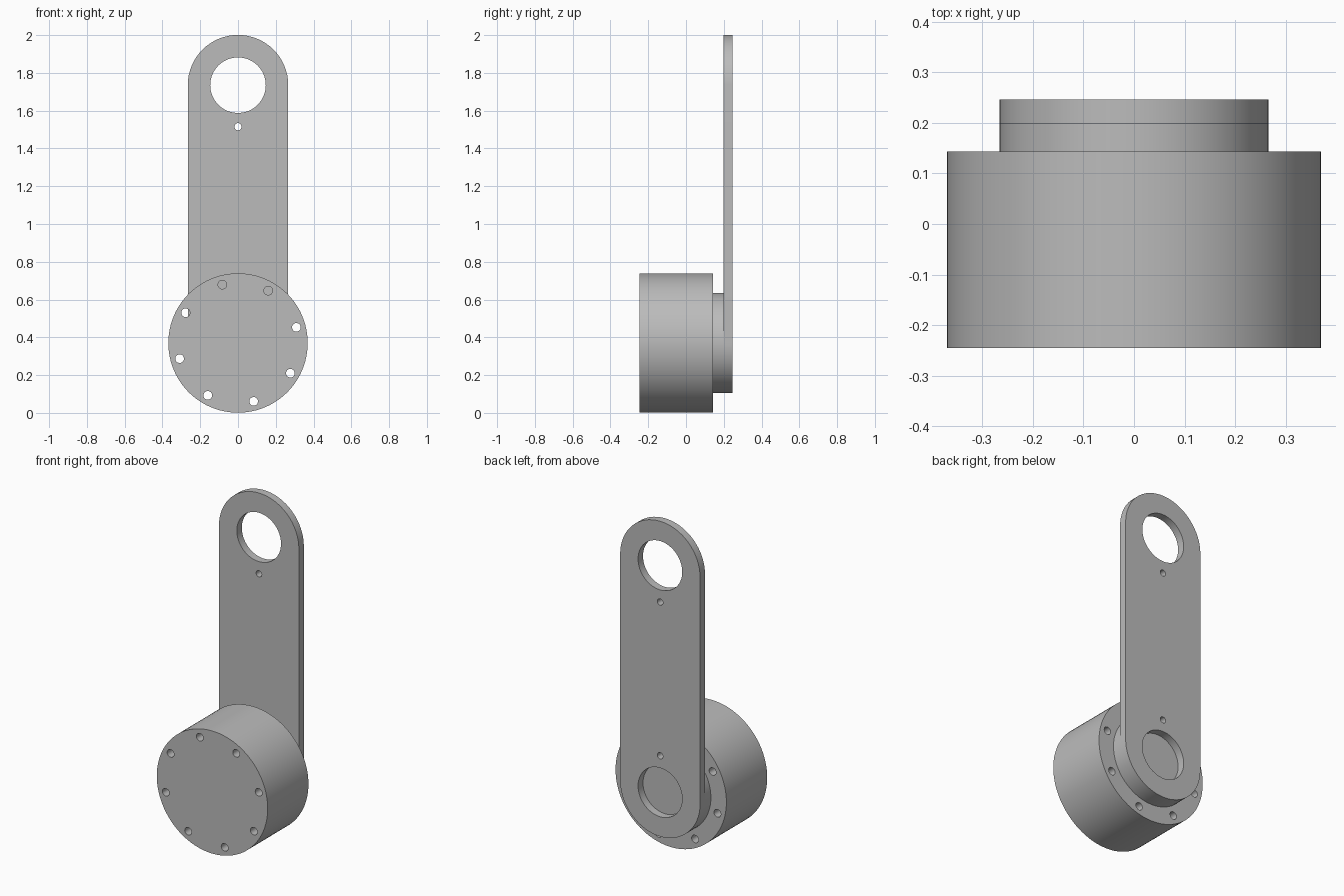
import bpy
import bmesh
from math import sin, cos, pi, radians

if "Cube" in bpy.data.objects:
    bpy.data.objects.remove(bpy.data.objects["Cube"])

# Single grey material
grey = bpy.data.materials.new("grey_metal")
grey.use_nodes = True
colour = (0.5, 0.5, 0.5, 1)
grey.diffuse_color = colour
grey.node_tree.nodes["Principled BSDF"].inputs["Base Color"].default_value = colour

LOW, HIGH = 0.37, 1.735      # heights of the two pivot axes
ARM_R, HOUSING_R = 0.266, 0.369
FRONT, STEP, ARM_FRONT, BACK = -0.245, 0.143, 0.199, 0.246


def arc(x, z, radius, start=0, sweep=2 * pi, steps=64):
    """Points on an arc in the xz plane."""
    return [(x + radius * cos(start + sweep * i / steps),
             z + radius * sin(start + sweep * i / steps)) for i in range(steps)]


def prism(name, outline, y0, y1):
    """Extrude an xz outline from y0 to y1."""
    bm = bmesh.new()
    face = bm.faces.new([bm.verts.new((x, y0, z)) for x, z in outline])
    new = bmesh.ops.extrude_face_region(bm, geom=[face])["geom"]
    moved = [v for v in new if isinstance(v, bmesh.types.BMVert)]
    bmesh.ops.translate(bm, verts=moved, vec=(0, y1 - y0, 0))
    bmesh.ops.recalc_face_normals(bm, faces=bm.faces)
    mesh = bpy.data.meshes.new(name)
    bm.to_mesh(mesh)
    bm.free()
    mesh.materials.append(grey)
    obj = bpy.data.objects.new(name, mesh)
    bpy.context.collection.objects.link(obj)
    return obj


def select(obj):
    bpy.ops.object.select_all(action="DESELECT")
    obj.select_set(True)
    bpy.context.view_layer.objects.active = obj


def drill(obj, holes):
    """Cut round through-holes given as (x, z, radius)."""
    select(obj)
    for x, z, radius in holes:
        steps = 64 if radius > 0.1 else 24
        cutter = prism("cutter", arc(x, z, radius, steps=steps), -1, 1)
        cutter.hide_render = True
        mod = obj.modifiers.new("hole", "BOOLEAN")
        mod.operation, mod.solver, mod.object = "DIFFERENCE", "EXACT", cutter
        select(obj)
        bpy.ops.object.modifier_apply(modifier=mod.name)
        bpy.data.objects.remove(cutter)


# Round housing with a ring of eight bolt holes
housing = prism("housing", arc(0, LOW, HOUSING_R, steps=96), FRONT, STEP)
angles = [radians(15 + 45 * i) for i in range(8)]
drill(housing, [(0.32 * cos(a), LOW + 0.32 * sin(a), 0.023) for a in angles])

# Output boss between housing and arm
boss = prism("output_boss", arc(0, LOW, ARM_R), STEP, ARM_FRONT)

# Round-ended arm with a bearing hole and a pin hole at each end
outline = (arc(0, HIGH, ARM_R, 0, pi, 32) + [(-ARM_R, HIGH)]
           + arc(0, LOW, ARM_R, pi, pi, 32) + [(ARM_R, LOW)])
arm = prism("arm", outline, ARM_FRONT, BACK)
drill(arm, [(0, LOW, 0.147), (0, HIGH, 0.147),
            (0, LOW + 0.22, 0.019), (0, HIGH - 0.22, 0.019)])

for part in (housing, boss, arm):
    select(part)
    bpy.ops.object.shade_smooth_by_angle(angle=radians(30))
